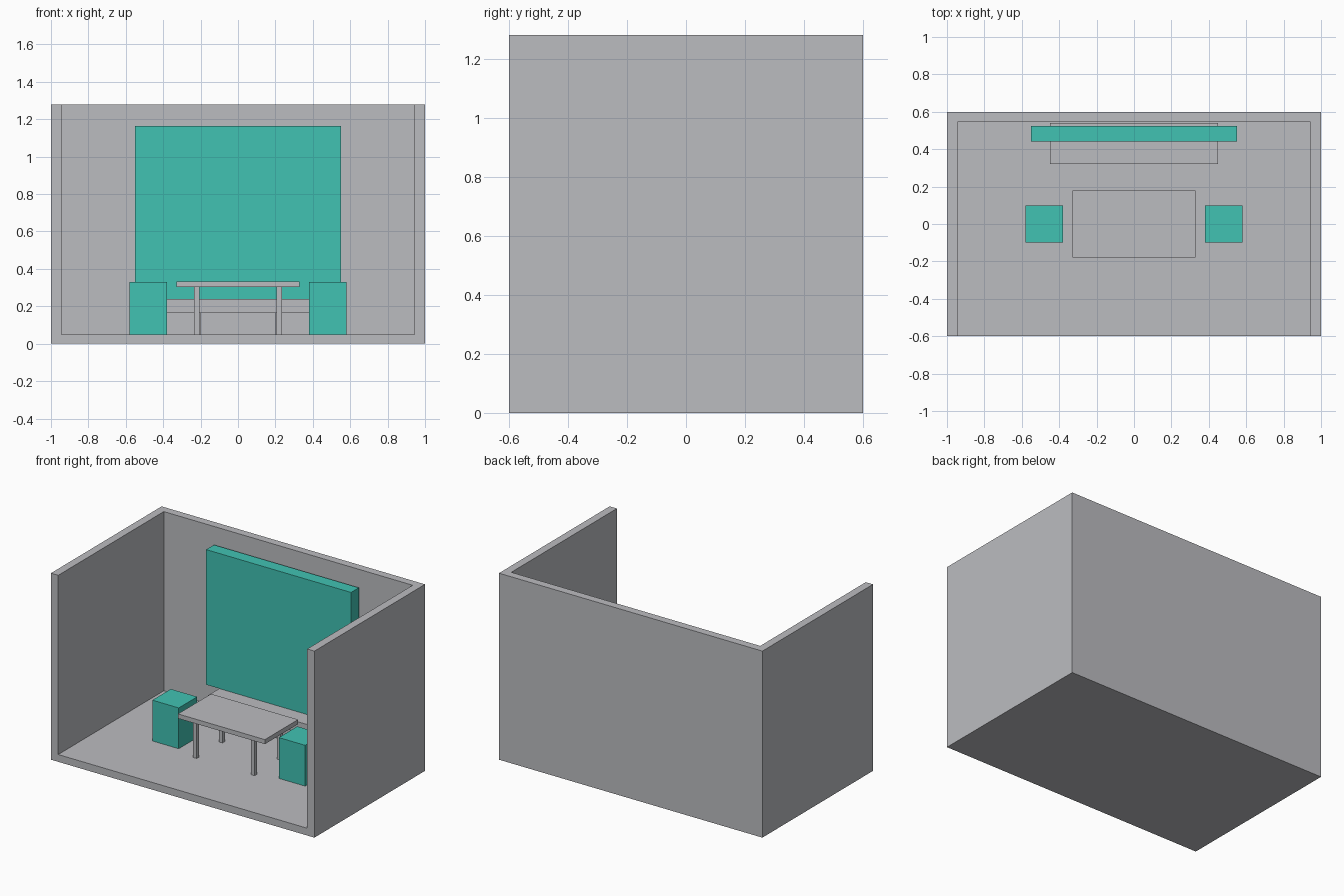
import bpy

if "Cube" in bpy.data.objects:
    bpy.data.objects.remove(bpy.data.objects["Cube"])


def material(name, rgb):
    m = bpy.data.materials.new(name)
    m.diffuse_color = (*rgb, 1)
    m.use_nodes = True
    m.node_tree.nodes["Principled BSDF"].inputs["Base Color"].default_value = m.diffuse_color
    return m


GREY = material("light grey", (0.50, 0.505, 0.53))
TEAL = material("teal", (0.053, 0.54, 0.45))


def box(name, mat, x, y, z):
    """Box spanning the given (min, max) ranges."""
    bpy.ops.mesh.primitive_cube_add(size=1)
    ob = bpy.context.object
    ob.name = name
    spans = (x, y, z)
    for v in ob.data.vertices:
        v.co = [lo + (c + 0.5) * (hi - lo) for c, (lo, hi) in zip(v.co, spans)]
    ob.data.materials.append(mat)
    return ob


FLOOR = 0.05

# Room shell: floor, back wall and two side walls, open at front and top
room = box("room_shell", GREY, (-1, 1), (-0.6, 0.6), (0, 1.28))
cutter = box("room_cutter", GREY, (-0.945, 0.945), (-0.8, 0.545), (FLOOR, 1.5))
cut = room.modifiers.new("hollow", 'BOOLEAN')
cut.operation = 'DIFFERENCE'
cut.solver = 'EXACT'
cut.object = cutter
bpy.context.view_layer.objects.active = room
bpy.ops.object.modifier_apply(modifier=cut.name)
bpy.data.objects.remove(cutter, do_unlink=True)

# Low wall bench on a pedestal, with the large panel above it
box("wall_bench", GREY, (-0.45, 0.45), (0.32, 0.54), (0.165, 0.238))
box("bench_pedestal", GREY, (-0.2, 0.2), (0.38, 0.54), (FLOOR, 0.165))
box("wall_panel", TEAL, (-0.55, 0.55), (0.44, 0.525), (0.238, 1.165))

# Table
box("table_top", GREY, (-0.33, 0.33), (-0.18, 0.18), (0.302, 0.333))
for sx in (-1, 1):
    for sy in (-1, 1):
        cx, cy, h = sx * 0.22, sy * 0.14, 0.014
        box("table_leg", GREY, (cx - h, cx + h), (cy - h, cy + h), (FLOOR, 0.302))

# Block stools at either end of the table
for sx in (-1, 1):
    box("stool", TEAL, (sx * 0.48 - 0.1, sx * 0.48 + 0.1), (-0.1, 0.1), (FLOOR, 0.33))
